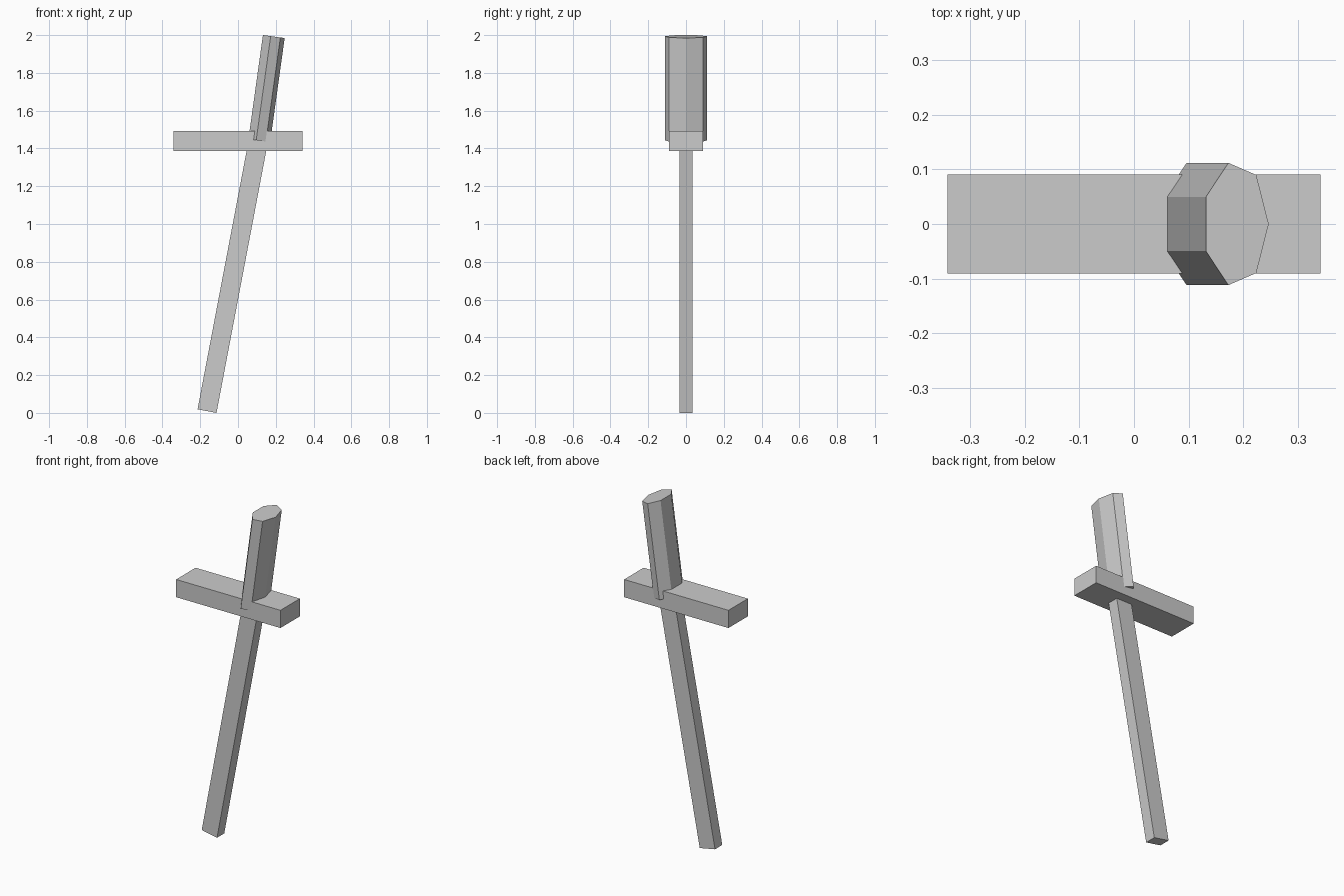
import bpy, bmesh, math
from mathutils import Matrix

if "Cube" in bpy.data.objects:
    bpy.data.objects.remove(bpy.data.objects["Cube"])

grey = bpy.data.materials.new("plain_grey")
grey.diffuse_color = (0.6, 0.6, 0.6, 1)
grey.use_nodes = True
grey.node_tree.nodes["Principled BSDF"].inputs["Base Color"].default_value = grey.diffuse_color


def prism(name, outline, length, base, tilt=0.0):
    """Extrude an outline upward from base, leaning toward +x by tilt degrees."""
    bm = bmesh.new()
    face = bm.faces.new([bm.verts.new((x, y, 0)) for x, y in outline])
    top = bmesh.ops.extrude_face_region(bm, geom=[face])["geom"]
    verts = [v for v in top if isinstance(v, bmesh.types.BMVert)]
    bmesh.ops.translate(bm, verts=verts, vec=(0, 0, length))
    bmesh.ops.recalc_face_normals(bm, faces=bm.faces[:])
    bm.transform(Matrix.Translation(base) @ Matrix.Rotation(math.radians(tilt), 4, 'Y'))
    mesh = bpy.data.meshes.new(name)
    bm.to_mesh(mesh)
    bm.free()
    mesh.materials.append(grey)
    obj = bpy.data.objects.new(name, mesh)
    bpy.context.collection.objects.link(obj)
    return obj


def rectangle(half_x, half_y):
    return [(-half_x, -half_y), (half_x, -half_y), (half_x, half_y), (-half_x, half_y)]


def ellipse(radius_x, radius_y, sides):
    angles = [math.tau * i / sides for i in range(sides)]
    return [(radius_x * math.cos(a), radius_y * math.sin(a)) for a in angles]


# Long leaning blade, ending inside the guard
prism("blade", rectangle(0.051, 0.034), 1.455, (-0.164, 0, 0.0095), 10.75)

# Level crossguard
prism("crossguard", rectangle(0.342, 0.091), 0.105, (0, 0, 1.387))

# Seven-sided flattened grip, starting inside the guard
prism("grip", ellipse(0.0611, 0.115, 7), 0.556, (0.1098, 0, 1.442), 7.93)
